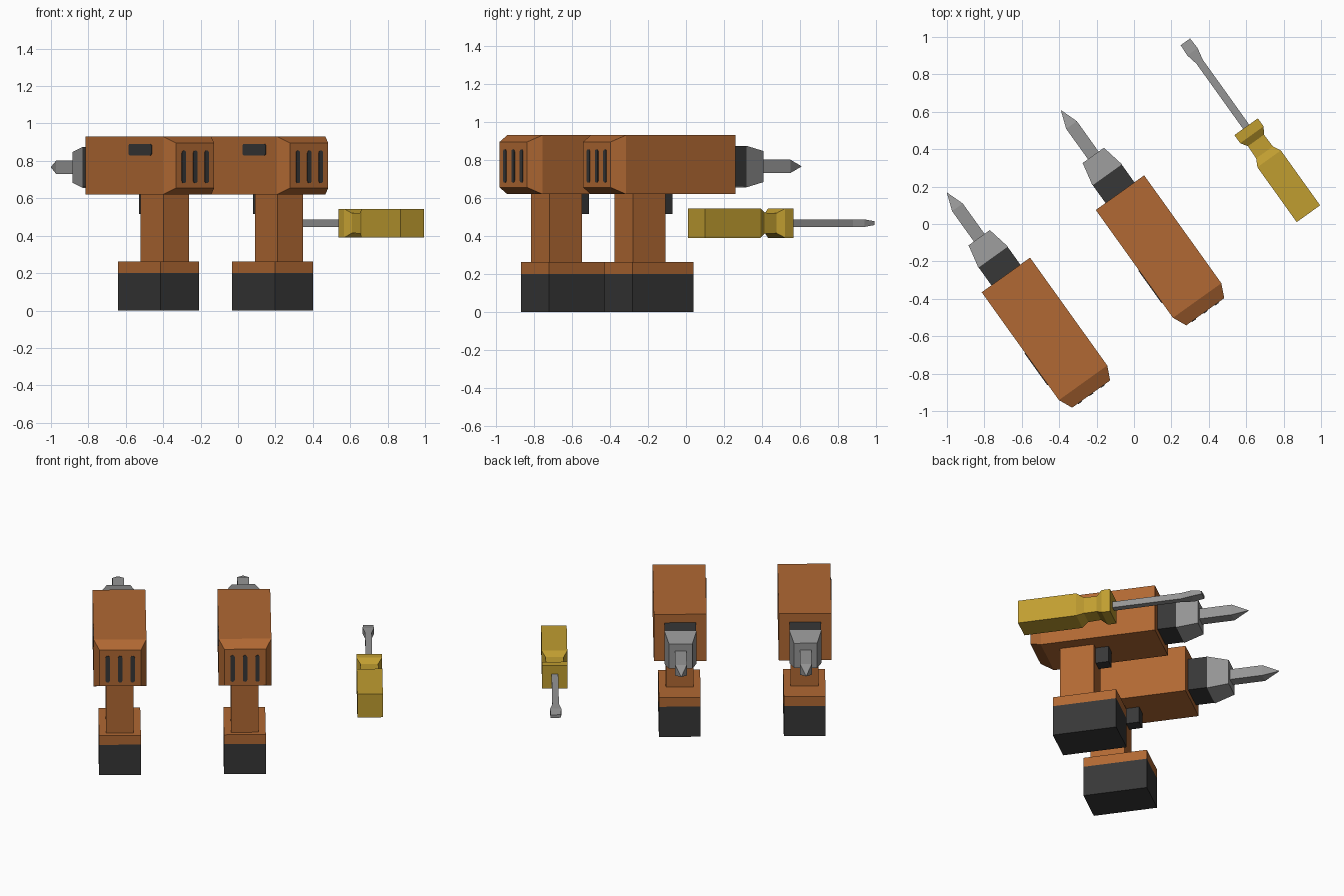
import bpy, math
from mathutils import Matrix, Vector

if "Cube" in bpy.data.objects:
    bpy.data.objects.remove(bpy.data.objects["Cube"])

ANGLE = math.radians(35.6)


def material(name, rgb):
    m = bpy.data.materials.new(name)
    m.diffuse_color = (*rgb, 1)
    m.use_nodes = True
    m.node_tree.nodes["Principled BSDF"].inputs["Base Color"].default_value = m.diffuse_color
    return m


ORANGE = material("burnt_orange", (0.44, 0.14, 0.033))
DARK = material("charcoal", (0.038, 0.038, 0.038))
STEEL = material("steel_grey", (0.30, 0.30, 0.30))
YELLOW = material("mustard_yellow", (0.53, 0.34, 0.03))


def make(name, verts, faces, mat, place):
    me = bpy.data.meshes.new(name)
    me.from_pydata(verts, [], faces)
    me.materials.append(mat)
    ob = bpy.data.objects.new(name, me)
    ob.matrix_world = place
    bpy.context.collection.objects.link(ob)
    return ob


def rings_to_faces(n, count):
    """Side quads and end caps for a stack of rings of n points."""
    faces = [tuple(reversed(range(n)))]
    for k in range(count - 1):
        for i in range(n):
            a, b = k * n + i, k * n + (i + 1) % n
            faces.append((a, b, b + n, a + n))
    faces.append(tuple(range((count - 1) * n, count * n)))
    return faces


def loft(name, stations, z, mat, place):
    """Rectangular sections (y, half width, half height) joined along local y."""
    verts = []
    for y, w, h in stations:
        verts += [(-w, y, z - h), (-w, y, z + h), (w, y, z + h), (w, y, z - h)]
    return make(name, verts, rings_to_faces(4, len(stations)), mat, place)


def box(name, y0, y1, hw, z0, z1, mat, place):
    h = (z1 - z0) / 2
    return loft(name, [(y0, hw, h), (y1, hw, h)], (z0 + z1) / 2, mat, place)


def plate(name, centre, u, normal, width, height, radius, mat, place):
    """Thin rounded rectangle; u is its horizontal axis, z its vertical one."""
    c, u, nrm = Vector(centre), Vector(u), Vector(normal)
    outline = []
    for q, (sx, sz) in enumerate([(1, 1), (-1, 1), (-1, -1), (1, -1)]):
        for s in range(4):
            a = math.radians(90 * q + 30 * s)
            outline.append((sx * (width / 2 - radius) + radius * math.cos(a),
                            sz * (height / 2 - radius) + radius * math.sin(a)))
    verts = [c + u * p + Vector((0, 0, q)) + nrm * t
             for t in (-0.003, 0.004) for p, q in outline]
    return make(name, verts, rings_to_faces(len(outline), 2), mat, place)


def drill(tag, x, y):
    place = Matrix.Translation((x, y, 0)) @ Matrix.Rotation(ANGLE, 4, 'Z')
    zc = 0.775
    # motor housing with a chamfered rear
    loft("housing" + tag, [(-0.783, 0.125, 0.12), (-0.709, 0.159, 0.155),
                           (0, 0.159, 0.155)], zc, ORANGE, place)
    # collar, chuck and bit
    loft("collar" + tag, [(-0.01, 0.095, 0.107), (0.117, 0.095, 0.107)], 0.767, DARK, place)
    loft("chuck" + tag, [(0.117, 0.097, 0.109), (0.245, 0.07, 0.082)], 0.765, STEEL, place)
    loft("bit" + tag, [(0.235, 0.035, 0.035), (0.445, 0.035, 0.035),
                       (0.541, 0.001, 0.001)], 0.766, STEEL, place)
    # grip, trigger and battery foot
    box("grip" + tag, -0.609, -0.399, 0.083, 0.25, 0.63, ORANGE, place)
    box("trigger" + tag, -0.41, -0.319, 0.037, 0.515, 0.625, DARK, place)
    box("foot" + tag, -0.643, -0.249, 0.126, 0.20, 0.262, ORANGE, place)
    box("battery" + tag, -0.643, -0.249, 0.126, 0, 0.20, DARK, place)
    # rear vents and side window
    for i in (-1, 0, 1):
        plate(f"vent{tag}_{i + 2}", (i * 0.075, -0.783, 0.768), (1, 0, 0), (0, -1, 0),
              0.026, 0.175, 0.0125, DARK, place)
    plate("side_window" + tag, (-0.159, -0.503, 0.86), (0, -1, 0), (-1, 0, 0),
          0.212, 0.062, 0.015, DARK, place)


drill("_left", -0.685, -0.2725)
drill("_right", -0.075, 0.1675)

# screwdriver lying parallel to the drills
place = Matrix.Translation((0.9325, 0.055, 0)) @ Matrix.Rotation(ANGLE, 4, 'Z')
loft("screwdriver_handle",
     [(0, 0.077, 0.077), (0.361, 0.077, 0.077), (0.403, 0.055, 0.055),
      (0.482, 0.053, 0.053), (0.519, 0.077, 0.077), (0.572, 0.077, 0.077)],
     0.467, YELLOW, place)
loft("screwdriver_blade",
     [(0.56, 0.02, 0.02), (1.0, 0.02, 0.02), (1.065, 0.034, 0.02), (1.13, 0.031, 0.01)],
     0.467, STEEL, place)

# make every normal face outward
import bmesh
for ob in bpy.data.objects:
    bm = bmesh.new()
    bm.from_mesh(ob.data)
    bmesh.ops.recalc_face_normals(bm, faces=bm.faces)
    bm.to_mesh(ob.data)
    bm.free()
